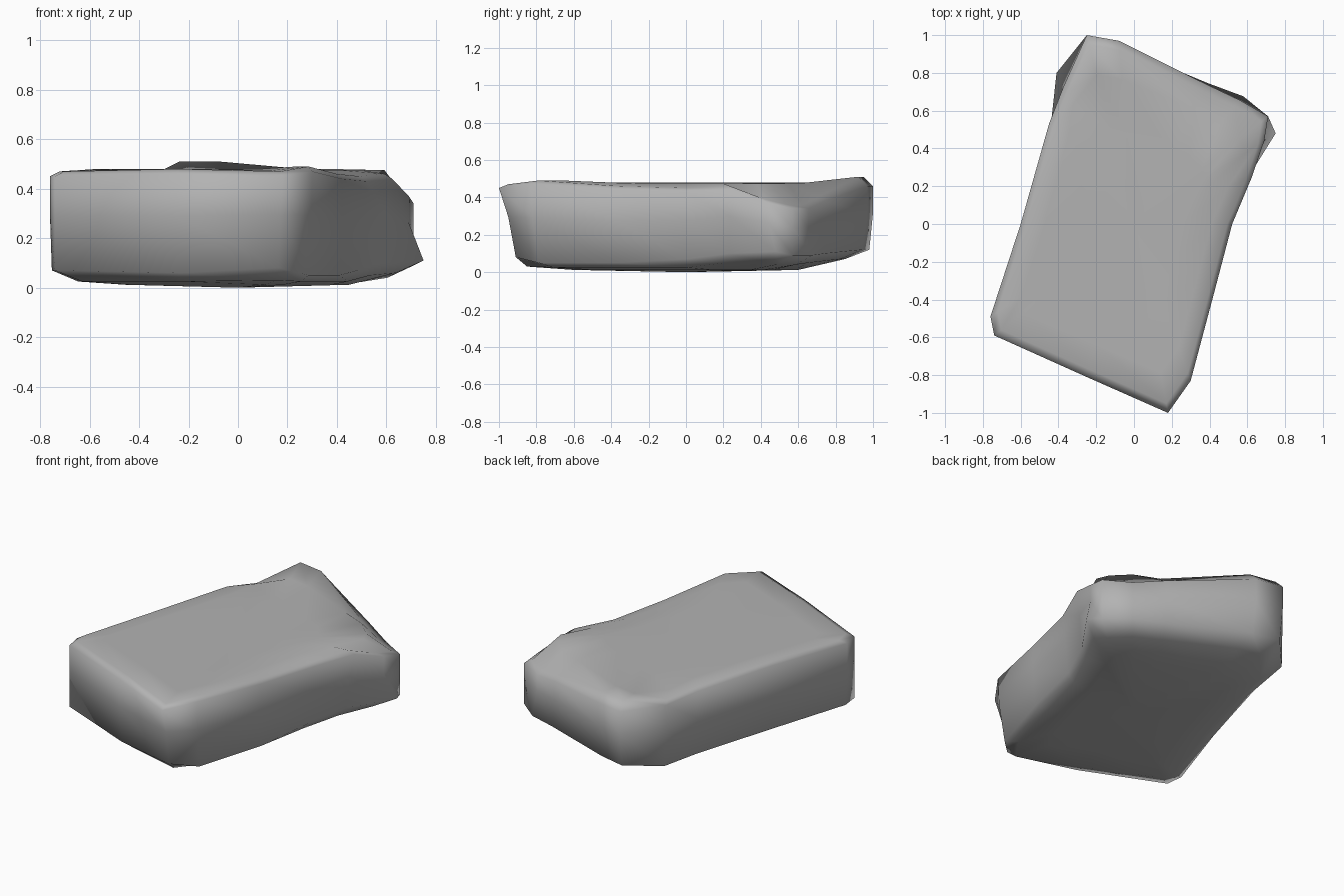
import bpy
import bmesh

default_cube = bpy.data.objects.get("Cube")
if default_cube:
    bpy.data.objects.remove(default_cube, do_unlink=True)

# Stone colour
stone = bpy.data.materials.new("stone grey")
stone.use_nodes = True
stone.diffuse_color = (0.45, 0.45, 0.45, 1)
stone.node_tree.nodes["Principled BSDF"].inputs["Base Color"].default_value = stone.diffuse_color

# Outline of the slab: x, y, lower edge height, upper edge height, lower taper, upper taper
OUTLINE = [
    (-.25, 1.0, .12, .48, .98, 1), (-.08, .97, .12, .48, .97, 1),
    (.4, .77, .1, .4, .97, .96), (.59, .69, .09, .36, .98, .95),
    (.71, .57, .09, .36, 1, 1), (.75, .48, .11, .39, 1, .92),
    (.63, .25, .1, .46, .91, .99), (.52, 0, .07, .45, .93, 1),
    (.42, -.38, .05, .46, .98, 1), (.3, -.83, .05, .49, .95, 1),
    (.18, -1.0, .08, .47, .91, 1), (-.25, -.81, .06, .48, .97, 1),
    (-.74, -.59, .07, .47, 1, 1), (-.76, -.49, .07, .47, .99, 1),
    (-.6, 0, .06, .48, .97, 1), (-.45, .53, .07, .48, .98, 1),
    (-.41, .8, .09, .45, 1, .91),
]


def add_ring(bm, place):
    """Add one ring of vertices, placing each outline point with a rule."""
    return [bm.verts.new(place(*point)) for point in OUTLINE]


def scaled(x, y, z, factor):
    return (x * factor, y * factor, z)


def waist(x, y, lo, hi, low, up):
    """Widest part of the sides."""
    return scaled(x, y, lo + (hi - lo) * .55, min(up, low + .04))


def rim(x, y, lo, hi, low, up):
    """Upper rim, lifted at the back ridge."""
    lift = .03 if y > .9 else 0
    return scaled(x, y, hi + lift, up * .95)


def bridge(bm, below, above):
    count = len(below)
    for i in range(count):
        j = (i + 1) % count
        bm.faces.new((below[i], below[j], above[j], above[i]))


def cap(bm, ring, height, upward):
    centre = bm.verts.new((0, 0, height))
    for a, b in zip(ring, ring[1:] + ring[:1]):
        bm.faces.new((a, b, centre) if upward else (b, a, centre))


# Rings from the underside to the broad, slightly domed top
bm = bmesh.new()
rings = [
    add_ring(bm, lambda x, y, lo, hi, low, up: scaled(x, y, .012, .6)),
    add_ring(bm, lambda x, y, lo, hi, low, up: scaled(x, y, max(.025, lo - .05), .85)),
    add_ring(bm, lambda x, y, lo, hi, low, up: scaled(x, y, lo, low)),
    add_ring(bm, waist),
    add_ring(bm, lambda x, y, lo, hi, low, up: scaled(x, y, hi - .02, up)),
    add_ring(bm, rim),
    add_ring(bm, lambda x, y, lo, hi, low, up: scaled(x, y, max(hi, .475), .79)),
    add_ring(bm, lambda x, y, lo, hi, low, up: scaled(x, y, .48, .5)),
]
for below, above in zip(rings, rings[1:]):
    bridge(bm, below, above)
cap(bm, rings[0], 0, False)
cap(bm, rings[-1], .48, True)
bmesh.ops.recalc_face_normals(bm, faces=bm.faces)
for face in bm.faces:
    face.smooth = True

# The worn stone slab
mesh = bpy.data.meshes.new("stone_slab")
bm.to_mesh(mesh)
bm.free()
mesh.materials.append(stone)
slab = bpy.data.objects.new("stone_slab", mesh)
bpy.context.collection.objects.link(slab)
